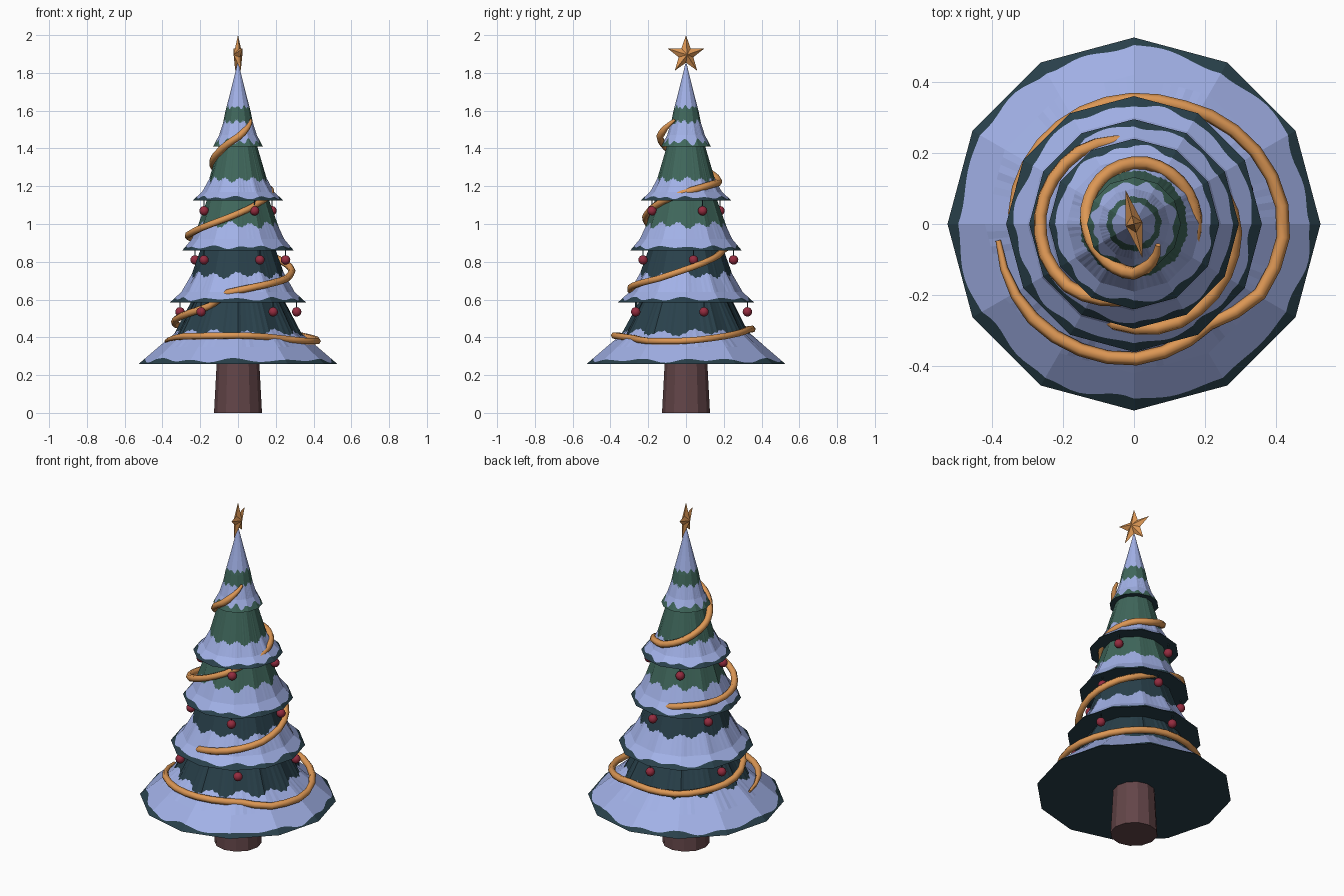
import bpy, bmesh, math
from math import sin, cos, radians, pi
from mathutils import Vector

if "Cube" in bpy.data.objects:
    bpy.data.objects.remove(bpy.data.objects["Cube"])


def mat(name, rgb):
    m = bpy.data.materials.new(name)
    m.diffuse_color = (*rgb, 1)
    m.use_nodes = True
    m.node_tree.nodes["Principled BSDF"].inputs["Base Color"].default_value = m.diffuse_color
    return m


DARK = mat("dark_teal", (0.022, 0.052, 0.07))
GREEN = mat("pine_green", (0.05, 0.135, 0.105))
SNOW = mat("snow_blue", (0.36, 0.44, 0.80))
BARK = mat("bark_brown", (0.125, 0.06, 0.065))
GOLD = mat("gold_orange", (0.72, 0.31, 0.09))
RED = mat("bauble_red", (0.30, 0.025, 0.05))


def add_obj(name, bm, mats):
    bmesh.ops.recalc_face_normals(bm, faces=bm.faces)
    me = bpy.data.meshes.new(name)
    bm.to_mesh(me)
    bm.free()
    for m in mats:
        me.materials.append(m)
    ob = bpy.data.objects.new(name, me)
    bpy.context.collection.objects.link(ob)
    return ob


def interp(pts, x):
    for a, b in zip(pts, pts[1:]):
        if x <= b[0]:
            t = (x - a[0]) / (b[0] - a[0])
            return [p + (q - p) * t for p, q in zip(a, b)]
    return list(pts[-1])


# Twelve-sided tier whose snow band has wavy lower and upper borders
def tier(name, prof, lo, lo_amp, mid, hi, hi_amp, seed, rim, body, closed=True):
    N = 120
    z0, z1 = prof[0][0], prof[-1][0]
    bm = bmesh.new()
    cols = []
    for i in range(N):
        a = 2 * pi * i / N
        poly = cos(pi / 12) / cos(a % (pi / 6) - pi / 12)
        jag = 0.004 * (1 if i % 2 else -1)
        zs = [z0, lo + lo_amp * (0.6 * cos(12 * a + 0.8 * sin(a * 3 + seed)) + 0.4 * sin(7 * a + seed)), mid]
        if hi:
            zs.append(hi + hi_amp * (0.7 * sin(12 * a + seed) + 0.3 * sin(5 * a + seed)) + jag)
        zs.append(z1)
        col = []
        for z in zs:
            r = interp(prof, z)[1] * poly
            col.append(bm.verts.new((r * cos(a), r * sin(a), z)))
        cols.append(col)
    for i in range(N):
        c, d = cols[i], cols[(i + 1) % N]
        for k in range(len(c) - 1):
            f = bm.faces.new((c[k], d[k], d[k + 1], c[k + 1]))
            f.material_index = [1, 0, 0, 2][k]
    if closed:
        bm.faces.new([c[0] for c in cols]).material_index = 3
        bm.faces.new([c[-1] for c in cols]).material_index = 2
    add_obj(name, bm, [SNOW, rim, body, DARK])


tier("tier_1", [(.26, .525), (.35, .42), (.43, .325), (.585, .25)], .278, .013, .35, .425, .02, 0, DARK, DARK)
tier("tier_2", [(.585, .36), (.64, .30), (.72, .25), (.86, .20)], .603, .011, .64, .73, .02, 2, DARK, DARK)
tier("tier_3", [(.86, .295), (.92, .245), (1.0, .207), (1.125, .165)], .877, .010, .92, .995, .02, 4, DARK, GREEN)
tier("tier_4", [(1.125, .24), (1.17, .19), (1.23, .155), (1.41, .102)], 1.14, .009, 1.17, 1.235, .015, 1, DARK, GREEN)
tier("tier_5", [(1.41, .132), (1.47, .10), (1.53, .08), (1.60, .066)], 1.435, .02, 1.47, 1.54, .012, 3, GREEN, GREEN)
tier("snow_tip", [(1.60, .066), (1.70, .04), (1.85, .003)], 1.618, .012, 1.70, None, 0, 2, GREEN, GREEN, False)

# Trunk
bm = bmesh.new()
bmesh.ops.create_cone(bm, cap_ends=True, segments=12, radius1=.127, radius2=.112, depth=.28)
bmesh.ops.translate(bm, verts=bm.verts, vec=(0, 0, .14))
add_obj("trunk", bm, [BARK])

# Garland: winding (angle, height, radius) path that dips in and out of the tiers
path = [(187, .38, .385), (220, .405, .39), (270, .41, .38), (290, .405, .365), (308, .395, .35),
        (330, .38, .405), (360, .38, .425), (385, .40, .405), (430, .445, .355), (480, .44, .345),
        (530, .47, .34), (550, .50, .33), (580, .54, .29), (600, .575, .25), (618, .635, .285),
        (650, .67, .305), (690, .71, .295), (720, .76, .285), (750, .81, .255), (785, .86, .21),
        (845, .92, .255), (890, .93, .265), (920, .95, .265), (945, .985, .255), (990, 1.055, .205),
        (1030, 1.115, .175), (1080, 1.17, .175), (1130, 1.21, .175), (1160, 1.22, .175),
        (1190, 1.25, .165), (1230, 1.30, .145), (1270, 1.345, .13), (1300, 1.385, .125),
        (1350, 1.46, .14), (1380, 1.52, .115), (1410, 1.57, .075)]
cu = bpy.data.curves.new("garland", 'CURVE')
cu.dimensions = '3D'
cu.bevel_depth = .019
cu.bevel_resolution = 1
cu.use_fill_caps = True
sp = cu.splines.new('POLY')
steps = list(range(187, 1411, 12))
sp.points.add(len(steps) - 1)
for k, d in enumerate(steps):
    _, z, r = interp(path, d)
    a = radians(d)
    sp.points[k].co = (r * cos(a), r * sin(a), z, 1)
    sp.points[k].radius = min(1, .4 + .2 * min(k, len(steps) - 1 - k))
cu.materials.append(GOLD)
bpy.context.collection.objects.link(bpy.data.objects.new("garland", cu))

# Baubles hanging on short threads below the eaves
bm = bmesh.new()
threads = bmesh.new()
for count, start, r, z in [(5, 17, .325, .535), (5, 9, .255, .81), (4, 26, .20, 1.07)]:
    for i in range(count):
        a = radians(start + 360 * i / count)
        p = Vector((r * cos(a), r * sin(a), z))
        new = bmesh.ops.create_uvsphere(bm, u_segments=12, v_segments=8, radius=.025)["verts"]
        bmesh.ops.translate(bm, verts=new, vec=p)
        new = bmesh.ops.create_cone(threads, cap_ends=True, segments=6, radius1=.003,
                                    radius2=.003, depth=.04)["verts"]
        bmesh.ops.translate(threads, verts=new, vec=p + Vector((0, 0, .04)))
for f in bm.faces:
    f.smooth = True
add_obj("baubles", bm, [RED])
add_obj("bauble_threads", threads, [DARK])

# Star with a raised centre on both sides
bm = bmesh.new()
ring = []
for i in range(10):
    a = pi / 2 + i * pi / 5
    r = .042 if i % 2 else .104
    ring.append(bm.verts.new((0, r * cos(a), r * sin(a))))
for s in (-1, 1):
    c = bm.verts.new((s * .024, 0, 0))
    for i in range(10):
        bm.faces.new((c, ring[i], ring[(i + 1) % 10]))
star = add_obj("star", bm, [GOLD])
star.location = (0, 0, 1.896)
star.rotation_euler = (0, 0, radians(14))
